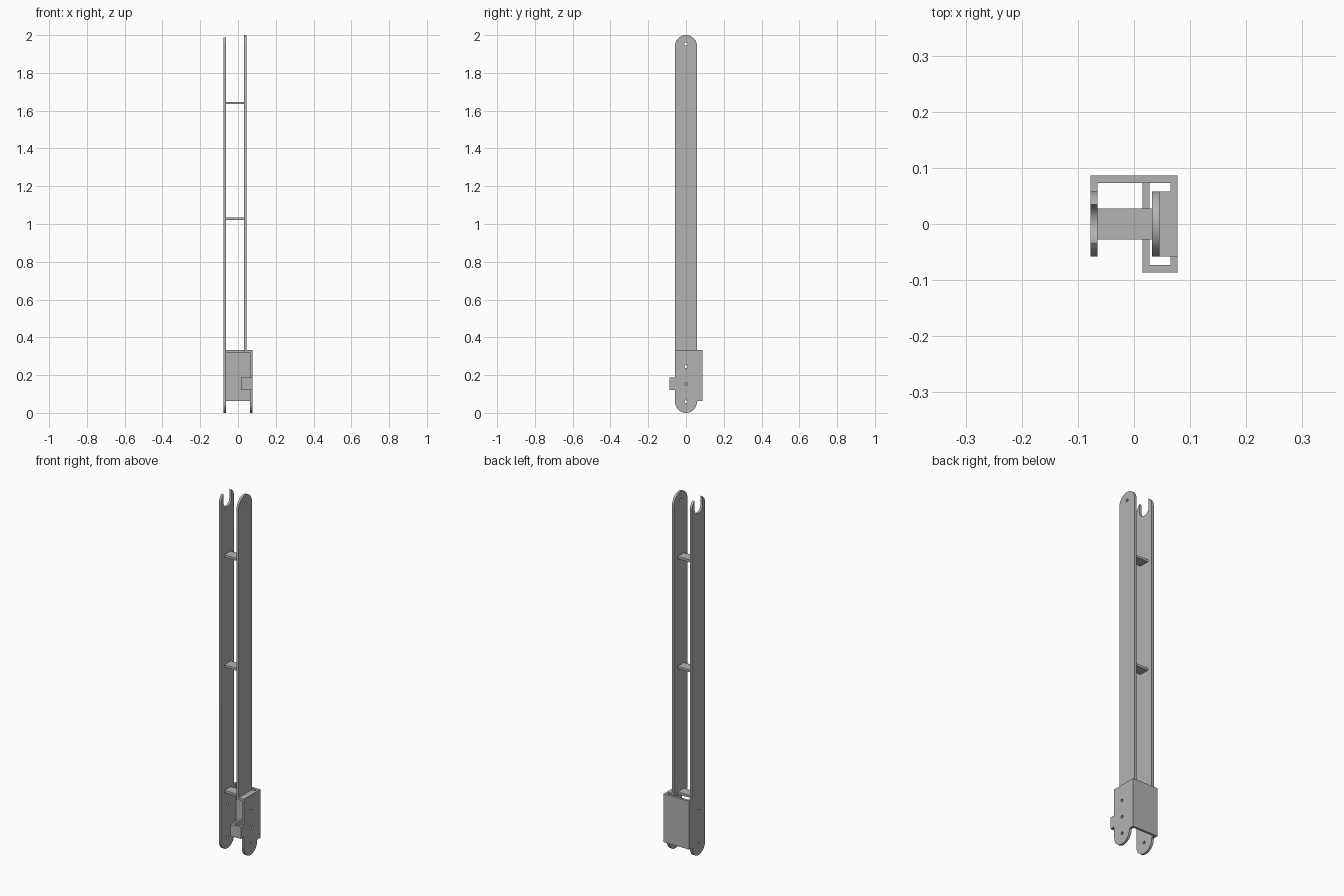
import bpy, bmesh
from math import sin, cos, pi, acos, radians
from mathutils import Euler

cube = bpy.data.objects.get("Cube")
if cube:
    bpy.data.objects.remove(cube, do_unlink=True)

steel = bpy.data.materials.new("steel grey")
steel.use_nodes = True
GREY = (0.45, 0.45, 0.45, 1)
steel.diffuse_color = GREY
steel.node_tree.nodes["Principled BSDF"].inputs["Base Color"].default_value = GREY

W = 0.058                # half width of the bars, also the end radius
X = 0.0777               # outer half width
T = 0.013                # sheet thickness
BACK = 0.0865            # rear face of the channel
BOX_LO, BOX_HI = 0.063, 0.333
TAB_LO, TAB_HI = 0.122, 0.187
TOP = 2.0 - W            # centre of the rounded top
NOTCH = 0.035
HOLE = 0.008


def arc(cz, r, a0, a1, n=20):
    return [(r * cos(a0 + (a1 - a0) * i / n), cz + r * sin(a0 + (a1 - a0) * i / n))
            for i in range(n + 1)]


def finish(name, bm):
    bmesh.ops.remove_doubles(bm, verts=bm.verts, dist=1e-5)
    bmesh.ops.recalc_face_normals(bm, faces=bm.faces)
    mesh = bpy.data.meshes.new(name)
    bm.to_mesh(mesh)
    bm.free()
    mesh.materials.append(steel)
    ob = bpy.data.objects.new(name, mesh)
    bpy.context.collection.objects.link(ob)
    bpy.ops.object.select_all(action='DESELECT')
    ob.select_set(True)
    bpy.context.view_layer.objects.active = ob
    bpy.ops.object.shade_smooth_by_angle(angle=radians(35))


def plate(name, x0, outline, holes):
    """Flat sheet in the y-z plane with round holes, T thick from x0."""
    curve = bpy.data.curves.new(name + " profile", 'CURVE')
    curve.dimensions = '2D'
    curve.fill_mode = 'BOTH'
    curve.extrude = T / 2
    for loop in [outline] + [arc(z, HOLE, 0, 2 * pi, 16)[:-1] for z in holes]:
        spline = curve.splines.new('POLY')
        spline.points.add(len(loop) - 1)
        for p, (y, z) in zip(spline.points, loop):
            p.co = (y, z, 0, 1)
        spline.use_cyclic_u = True
    tmp = bpy.data.objects.new(name + " profile", curve)
    bpy.context.collection.objects.link(tmp)
    graph = bpy.context.evaluated_depsgraph_get()
    mesh = bpy.data.meshes.new_from_object(tmp.evaluated_get(graph))
    bm = bmesh.new()
    bm.from_mesh(mesh)
    bpy.data.objects.remove(tmp, do_unlink=True)
    bpy.data.curves.remove(curve)
    bpy.data.meshes.remove(mesh)
    # stand the profile up: drawn x, y become y, z
    bm.transform(Euler((pi / 2, 0, pi / 2)).to_matrix().to_4x4())
    bmesh.ops.translate(bm, verts=bm.verts, vec=(x0 + T / 2, 0, 0))
    finish(name, bm)


def box(name, x, y, z):
    bm = bmesh.new()
    bmesh.ops.create_cube(bm, size=1)
    for v in bm.verts:
        v.co = [r[0] if c < 0 else r[1] for c, r in zip(v.co, (x, y, z))]
    finish(name, bm)


# Rounded foot and rear flange shared by both channel walls
foot = arc(W, W, pi, 2 * pi) + [(W, BOX_LO), (BACK, BOX_LO), (BACK, BOX_HI)]

# Long bar with a forked top
tip = acos(NOTCH / W)
fork = (arc(TOP, W, 0, tip, 10) + arc(TOP, NOTCH, 0, -pi)
        + arc(TOP, W, pi - tip, pi, 10))
plate("forked_bar", -X, foot + [(W, BOX_HI)] + fork, [0.06, 0.245])

# Long bar with a drilled round top
INNER = 0.032
plate("drilled_bar", INNER,
      [(-W, BOX_HI - T), (W, BOX_HI - T)] + arc(TOP, W, 0, pi), [1.953])

# Outer channel wall with the front tab
plate("outer_wall", X - T,
      foot + [(-W, BOX_HI), (-W, TAB_HI), (-BACK, TAB_HI),
              (-BACK, TAB_LO), (-W, TAB_LO)], [0.06, 0.153, 0.245])

# Channel back and the step joining the bar to the outer wall
box("back_wall", (-X + T, X - T), (BACK - T, BACK), (BOX_LO, BOX_HI))
box("step_shelf", (INNER, X - T), (-W, W), (BOX_HI - T, BOX_HI))

# Strap bracket
box("strap_front", (0.015, X - T), (-BACK, -BACK + T), (TAB_LO, TAB_HI))
box("strap_inner", (0.015, 0.015 + T), (-BACK + T, BACK - T), (TAB_LO, TAB_HI))

# Rungs between the bars
for i, z in enumerate((BOX_HI, 1.034, 1.647)):
    box(f"rung_{i + 1}", (-X + T, INNER), (-0.028, 0.028), (z - T, z))
